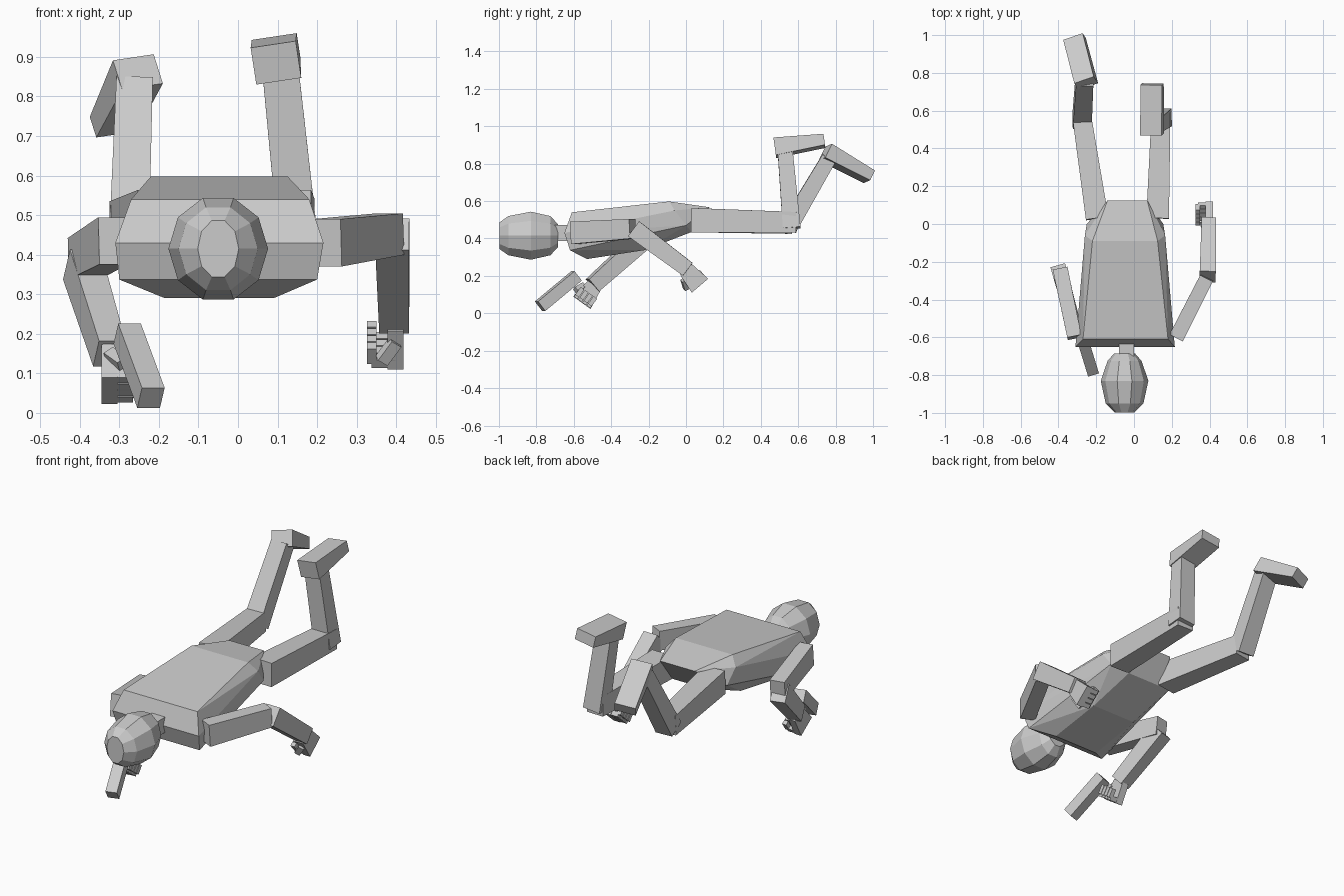
import bpy, bmesh, math
from mathutils import Vector as V


def finish(name, bm):
    bmesh.ops.recalc_face_normals(bm, faces=bm.faces)
    me = bpy.data.meshes.new(name)
    bm.to_mesh(me)
    bm.free()
    ob = bpy.data.objects.new(name, me)
    bpy.context.collection.objects.link(ob)
    return ob


def add_box(bm, a, b, s0, s1=None, up=(0, 0, 1)):
    """Tapered box from a to b; s = (width, height) at each end."""
    a, b = V(a), V(b)
    s1 = s1 or s0
    d = (b - a).normalized()
    side = d.cross(V(up)).normalized()
    top = side.cross(d)
    rings = []
    for c, (w, h) in ((a, s0), (b, s1)):
        rings.append([bm.verts.new(c + side * w / 2 * i + top * h / 2 * j)
                      for i, j in ((-1, -1), (1, -1), (1, 1), (-1, 1))])
    r, q = rings
    bm.faces.new(r)
    bm.faces.new(q)
    for i in range(4):
        k = (i + 1) % 4
        bm.faces.new((r[i], r[k], q[k], q[i]))


def box(name, *args, **kw):
    bm = bmesh.new()
    add_box(bm, *args, **kw)
    return finish(name, bm)


def hand(name, wrist, d, p, curl, thumb):
    """Fist: palm plate along d, fingers spread along p, folded towards curl."""
    w, d, p, c = V(wrist), V(d).normalized(), V(p).normalized(), V(curl)
    bm = bmesh.new()
    add_box(bm, w, w + d * 0.115, (0.04, 0.085), (0.04, 0.115), up=p)
    for i in range(4):
        base = w + d * 0.10 + p * (i - 1.5) * 0.028
        k1 = base + c * 0.06
        add_box(bm, base, k1, (0.026, 0.024), up=p)
        add_box(bm, k1, k1 - d * 0.05, (0.024, 0.024), up=p)
    t = w + d * 0.035 + p * thumb * 0.045
    add_box(bm, t, t + d * 0.045 + p * thumb * 0.02 + c * 0.035, (0.03, 0.03), up=p)
    return finish(name, bm)


# Torso: convex faceted shell, (y, z, left x, right x) pairs
bm = bmesh.new()
for y, z, xl, xr in ((-0.61, 0.54, -0.27, 0.18), (-0.65, 0.43, -0.31, 0.216),
                     (-0.62, 0.337, -0.30, 0.20), (-0.53, 0.29, -0.185, 0.09),
                     (-0.09, 0.598, -0.22, 0.125), (-0.06, 0.55, -0.26, 0.165),
                     (0.125, 0.567, -0.14, 0.07), (0.0, 0.47, -0.25, 0.155),
                     (-0.22, 0.338, -0.18, 0.09), (0.03, 0.435, -0.15, 0.06)):
    bm.verts.new((xl, y, z))
    bm.verts.new((xr, y, z))
bmesh.ops.convex_hull(bm, input=bm.verts)
finish("torso", bm)

# Head: ten-sided rings along y (y, x radius, z radius)
bm = bmesh.new()
N, rings = 10, []
for y, rx, rz in ((-0.997, 0.052, 0.075), (-0.95, 0.10, 0.11), (-0.83, 0.126, 0.135),
                  (-0.725, 0.09, 0.11), (-0.685, 0.055, 0.065)):
    rings.append([bm.verts.new((-0.05 + rx * math.cos(i * math.tau / N), y,
                                0.415 + rz * math.sin(i * math.tau / N))) for i in range(N)])
bm.faces.new(rings[0])
bm.faces.new(rings[-1])
for r, q in zip(rings, rings[1:]):
    for i in range(N):
        k = (i + 1) % N
        bm.faces.new((r[i], r[k], q[k], q[i]))
finish("head", bm)
box("neck", (-0.04, -0.72, 0.428), (-0.04, -0.62, 0.43), (0.08, 0.085))

# Arm on the +x side
box("upper_arm_right", (0.225, -0.60, 0.43), (0.385, -0.285, 0.452), (0.08, 0.12), (0.075, 0.105))
box("forearm_right", (0.39, -0.28, 0.452), (0.395, 0.01, 0.235), (0.085, 0.10), (0.075, 0.085))
hand("hand_right", (0.398, 0.0, 0.235), (0, 0.65, -0.76), (0, 0.76, 0.65), (-1, 0, 0), -1)

# Arm on the -x side
box("upper_arm_left", (-0.315, -0.60, 0.435), (-0.39, -0.24, 0.39), (0.075, 0.12), (0.08, 0.105))
box("forearm_left", (-0.395, -0.25, 0.375), (-0.325, -0.50, 0.15), (0.08, 0.10), (0.07, 0.085))
hand("hand_left", (-0.325, -0.49, 0.15), (0, -0.58, -0.81), (0, -0.81, 0.58), (1, 0, 0), 1)
box("held_block", (-0.28, -0.585, 0.20), (-0.22, -0.78, 0.038), (0.06, 0.065))

# Leg on the +x side
box("thigh_right", (0.125, 0.03, 0.498), (0.143, 0.59, 0.487), (0.12, 0.13), (0.10, 0.11))
box("shin_right", (0.15, 0.565, 0.455), (0.107, 0.53, 0.87), (0.10, 0.095), (0.092, 0.08), up=(0, 1, 0))
box("foot_right", (0.096, 0.475, 0.885), (0.096, 0.74, 0.922), (0.115, 0.095), (0.115, 0.06),
    up=(-0.15, 0, 1))

# Leg on the -x side
box("thigh_left", (-0.195, 0.03, 0.498), (-0.275, 0.56, 0.48), (0.12, 0.13), (0.10, 0.11))
box("shin_left", (-0.275, 0.545, 0.455), (-0.262, 0.765, 0.83), (0.10, 0.095), (0.092, 0.08), up=(0, 1, 0))
box("foot_left", (-0.253, 0.745, 0.862), (-0.315, 0.98, 0.73), (0.11, 0.085), (0.11, 0.06),
    up=(-0.15, 0, 1))
